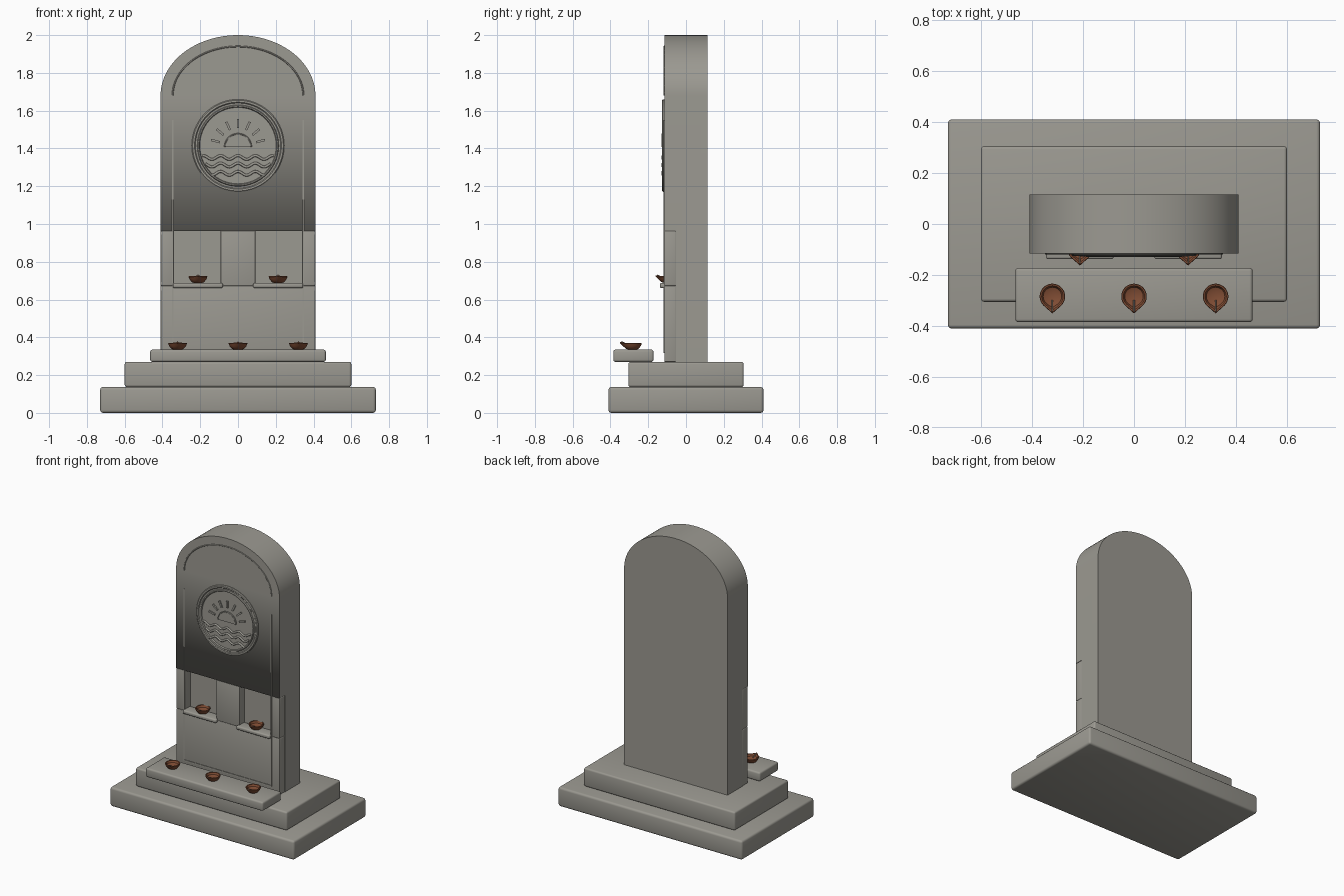
import bpy, bmesh, math
from mathutils import Vector

cube = bpy.data.objects.get("Cube")
if cube:
    bpy.data.objects.remove(cube, do_unlink=True)


def material(name, rgb):
    m = bpy.data.materials.new(name)
    m.use_nodes = True
    m.diffuse_color = (*rgb, 1)
    bsdf = m.node_tree.nodes["Principled BSDF"]
    bsdf.inputs["Base Color"].default_value = (*rgb, 1)
    bsdf.inputs["Roughness"].default_value = 0.8
    return m


STONE = material("grey stone", (0.33, 0.32, 0.285))
CLAY = material("brown clay", (0.22, 0.075, 0.035))
WICK = material("pale wick", (0.3, 0.24, 0.19))
FRONT = -0.115


def finish(name, bm, mat, smooth=True):
    bmesh.ops.recalc_face_normals(bm, faces=bm.faces)
    mesh = bpy.data.meshes.new(name)
    bm.to_mesh(mesh)
    bm.free()
    ob = bpy.data.objects.new(name, mesh)
    bpy.context.collection.objects.link(ob)
    mesh.materials.append(mat)
    bpy.ops.object.select_all(action='DESELECT')
    bpy.context.view_layer.objects.active = ob
    ob.select_set(True)
    if smooth:
        bpy.ops.object.shade_smooth_by_angle(angle=math.radians(35))
    return ob


def box(name, x, y, z, bevel=0.0, mat=STONE):
    """Box from (min, max) ranges with rounded edges."""
    bm = bmesh.new()
    bmesh.ops.create_cube(bm, size=1)
    for v in bm.verts:
        v.co = [(r[0] + r[1]) / 2 + c * (r[1] - r[0]) for r, c in zip((x, y, z), v.co)]
    if bevel:
        bmesh.ops.bevel(bm, geom=bm.edges[:], offset=bevel, segments=3, profile=0.5,
                        affect='EDGES')
    return finish(name, bm, mat)


def prism(name, outline, y0, y1):
    """Extrude an (x, z) outline along y."""
    bm = bmesh.new()
    face = bm.faces.new([bm.verts.new((x, y0, z)) for x, z in outline])
    ext = bmesh.ops.extrude_face_region(bm, geom=[face])
    for v in ext["geom"]:
        if isinstance(v, bmesh.types.BMVert):
            v.co.y = y1
    return finish(name, bm, STONE)


def arch(half_width, spring, rise, steps=48):
    angles = [math.pi * i / steps for i in range(steps + 1)]
    return [(half_width * math.cos(a), spring + rise * math.sin(a)) for a in angles]


def rod(name, points, radius, mat=STONE):
    """Round moulding along a path."""
    curve = bpy.data.curves.new(name, 'CURVE')
    curve.dimensions = '3D'
    curve.bevel_depth = radius
    curve.bevel_resolution = 2
    curve.use_fill_caps = True
    spline = curve.splines.new('POLY')
    spline.points.add(len(points) - 1)
    for p, co in zip(spline.points, points):
        p.co = (*co, 1)
    spline.use_smooth = True
    curve.materials.append(mat)
    ob = bpy.data.objects.new(name, curve)
    bpy.context.collection.objects.link(ob)
    return ob


# Stepped base and offering ledge
box("base_lower_step", (-0.73, 0.73), (-0.41, 0.41), (0, 0.137), 0.015)
box("base_upper_step", (-0.6, 0.6), (-0.305, 0.305), (0.137, 0.27), 0.012)
box("offering_ledge", (-0.465, 0.465), (-0.385, -0.172), (0.27, 0.335), 0.012)

# Arched tablet with the lower front cut back
tablet = prism("tablet", [(-0.41, 0.27), (0.41, 0.27)] + arch(0.41, 1.68, 0.32), FRONT, 0.115)
cutter = box("tablet_cutter", (-0.6, 0.6), (-0.3, -0.055), (0.1, 0.963))
cutter.hide_render = True
cut = tablet.modifiers.new("niche cut", 'BOOLEAN')
cut.operation = 'DIFFERENCE'
cut.solver = 'EXACT'
cut.object = cutter
bpy.ops.object.select_all(action='DESELECT')
bpy.context.view_layer.objects.active = tablet
tablet.select_set(True)
bpy.ops.object.modifier_apply(modifier=cut.name)
bpy.data.objects.remove(cutter, do_unlink=True)

# Front panels framing the two niches
depth = (FRONT, -0.054)
box("lower_panel", (-0.41, 0.41), depth, (0.27, 0.674), 0.005)
box("centre_pillar", (-0.092, 0.092), depth, (0.674, 0.963), 0.003)
for side, s in (("left", 1), ("right", -1)):
    box(side + "_post", sorted((s * 0.338, s * 0.41)), depth, (0.674, 0.963), 0.005)
    box(side + "_niche_shelf", sorted((s * 0.08, s * 0.345)), (-0.138, -0.056),
        (0.661, 0.688), 0.009)
    box(side + "_border_strip", sorted((s * 0.342, s * 0.35)), (FRONT - 0.004, -0.1),
        (0.32, 1.55))
box("bottom_border_strip", (-0.35, 0.35), (FRONT - 0.004, -0.1), (0.316, 0.324))
rod("arch_border", [(x, FRONT, z) for x, z in arch(0.346, 1.68, 0.26)], 0.004)

# Round medallion, turned from a profile
CX, CZ = 0.0, 1.415
profile = [(0.245, 0), (0.245, 0.006), (0.24, 0.011), (0.23, 0.011), (0.225, 0.006),
           (0.216, 0.006), (0.212, 0.012), (0.206, 0.012), (0.202, 0.004), (0, 0.004)]
bm = bmesh.new()
verts = [bm.verts.new((r, FRONT - h, 0)) for r, h in profile]
edges = [bm.edges.new(pair) for pair in zip(verts, verts[1:])]
bmesh.ops.spin(bm, geom=verts + edges, cent=(0, 0, 0), axis=(0, 1, 0),
               angle=math.tau, steps=72)
bmesh.ops.remove_doubles(bm, verts=bm.verts, dist=0.0001)
for v in bm.verts:
    v.co += Vector((CX, 0, CZ))
finish("medallion", bm, STONE)

# Rising sun: half disc and rays
FIELD = FRONT - 0.004
prism("sun", arch(0.072, 1.407, 0.072, 24), FIELD - 0.009, FIELD + 0.002)
rod("sun_outline", [(x, FIELD - 0.007, z) for x, z in arch(0.07, 1.407, 0.07, 24)], 0.004)
for i in range(7):
    a = math.radians(15 + 25 * i)
    d = Vector((math.cos(a), 0, math.sin(a)))
    n = Vector((-d.z, 0, d.x)) * 0.006
    c = Vector((CX, 0, 1.407))
    corners = [c + d * 0.1 - n, c + d * 0.148 - n, c + d * 0.148 + n, c + d * 0.1 + n]
    prism("sun_ray", [(p.x, p.z) for p in corners], FIELD - 0.009, FIELD + 0.002)

# Three rows of waves
for z, half in ((1.352, 0.188), (1.312, 0.172), (1.268, 0.142)):
    xs = [-half + 2 * half * i / 60 for i in range(61)]
    rod("wave", [(x, FIELD - 0.003, z + 0.01 * math.cos(x * math.tau / 0.092)) for x in xs],
        0.007)


# Teardrop oil lamps with a pinched spout
def lamp(name, x, y, z):
    reach, segs = math.acos(0.75), 48
    rings = [(0.022, 0, 0), (0.032, 0.004, 0.1), (0.044, 0.018, 0.5), (0.05, 0.032, 1),
             (0.048, 0.036, 1), (0.042, 0.035, 1), (0.036, 0.022, 0.6), (0.02, 0.016, 0)]
    bm = bmesh.new()
    loops = []
    for r, h, spout in rings:
        loop = []
        for i in range(segs):
            a = math.tau * i / segs
            off = min(a, math.tau - a)
            pull = 1 / math.cos(reach - off) - 1 if off < reach else 0
            rr = r * (1 + spout * pull)
            loop.append(bm.verts.new((x + rr * math.sin(a), y - rr * math.cos(a),
                                      z + h + spout * pull * 0.012)))
        loops.append(loop)
    for a, b in zip(loops, loops[1:]):
        for i in range(segs):
            j = (i + 1) % segs
            bm.faces.new((a[i], a[j], b[j], b[i]))
    bm.faces.new(loops[0])
    bm.faces.new(loops[-1])
    finish(name, bm, CLAY)
    rod(name + "_wick", [(x, y - 0.015, z + 0.02), (x, y - 0.04, z + 0.034),
                         (x, y - 0.058, z + 0.042)], 0.003, WICK)


for label, x in (("right", -0.32), ("centre", 0), ("left", 0.32)):
    lamp(label + "_ledge_lamp", x, -0.284, 0.335)
for label, x in (("right", -0.212), ("left", 0.212)):
    lamp(label + "_niche_lamp", x, -0.096, 0.688)
